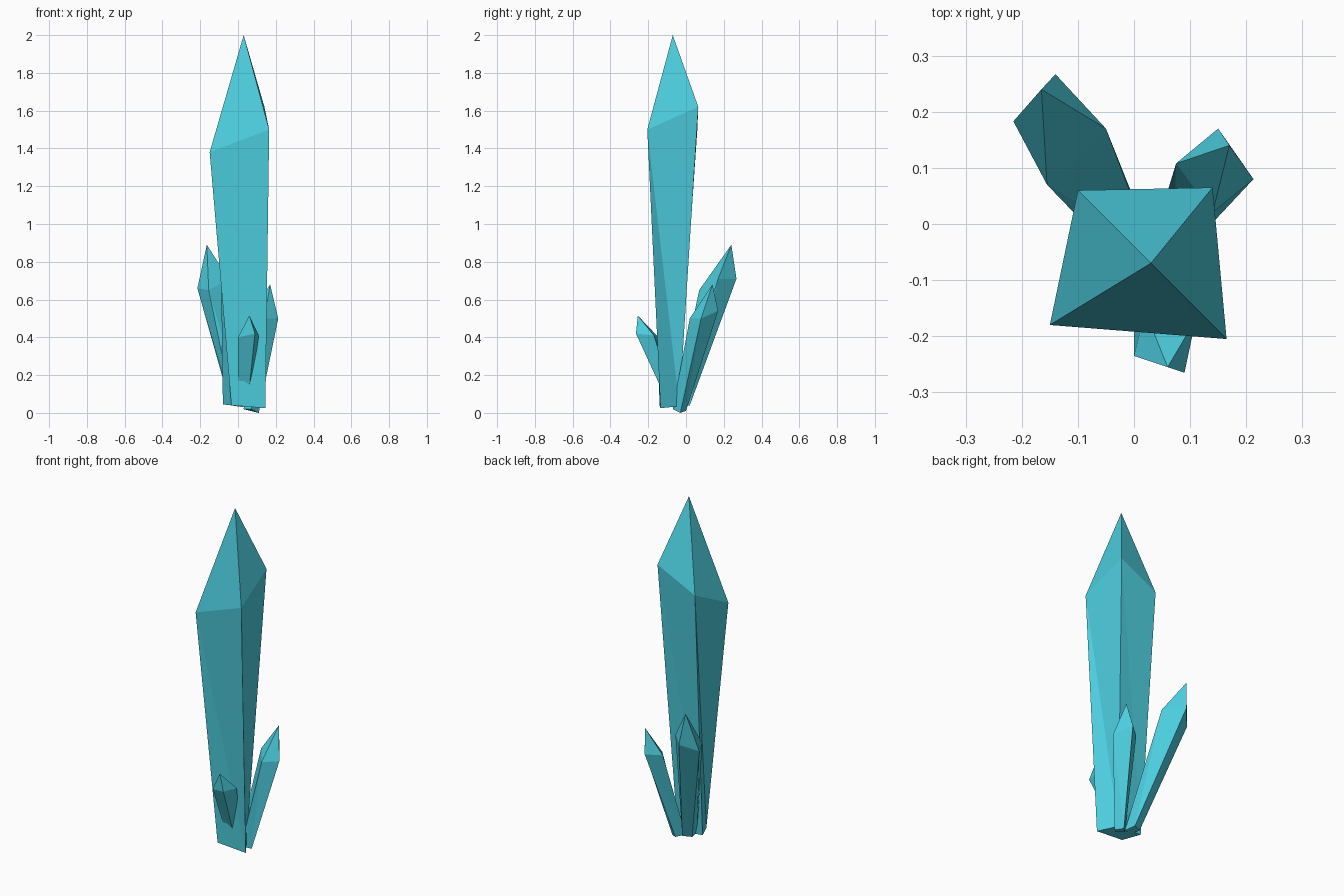
import bpy
import bmesh
from mathutils import Vector

# Remove the default cube only
default_cube = bpy.data.objects.get("Cube")
if default_cube:
    bpy.data.objects.remove(default_cube, do_unlink=True)


def make_material(name, colour):
    material = bpy.data.materials.new(name)
    material.use_nodes = True
    material.diffuse_color = colour
    shader = next(n for n in material.node_tree.nodes if n.type == "BSDF_PRINCIPLED")
    shader.inputs["Base Color"].default_value = colour
    return material


crystal_blue = make_material("crystal_blue", (0.073, 0.61, 0.73, 1))


def make_crystal(name, base, shoulder, tip):
    """Irregular four-sided shard: base ring, wider shoulder ring, pointed tip."""
    bm = bmesh.new()
    low = [bm.verts.new(Vector(p)) for p in base]
    high = [bm.verts.new(Vector(p)) for p in shoulder]
    apex = bm.verts.new(Vector(tip))
    sides = len(low)
    for i in range(sides):
        j = (i + 1) % sides
        # Each twisted side splits into two flat facets, with one tip facet above
        bm.faces.new((low[i], low[j], high[i]))
        bm.faces.new((low[j], high[j], high[i]))
        bm.faces.new((high[i], high[j], apex))
    bm.faces.new(low[::-1])
    bmesh.ops.recalc_face_normals(bm, faces=bm.faces)
    mesh = bpy.data.meshes.new(name)
    bm.to_mesh(mesh)
    bm.free()
    mesh.materials.append(crystal_blue)
    crystal = bpy.data.objects.new(name, mesh)
    bpy.context.scene.collection.objects.link(crystal)
    return crystal


# Large central shard
make_crystal(
    "main_crystal",
    base=[(-.035, -.14, .04), (.145, -.135, .025), (.08, -.035, .035), (-.08, -.04, .045)],
    shoulder=[(-.15, -.18, 1.38), (.165, -.205, 1.5), (.14, .065, 1.62), (-.1, .06, 1.5)],
    tip=(.03, -.07, 2),
)

# Tall shard leaning out behind, on the -x side
make_crystal(
    "back_right_crystal",
    base=[(-.03, -.06, .04), (.03, -.04, .03), (.01, .02, .04), (-.04, 0, .04)],
    shoulder=[(-.155, .07, .65), (-.05, .17, .71), (-.14, .267, .71), (-.215, .183, .66)],
    tip=(-.165, .24, .89),
)

# Medium shard leaning out behind, on the +x side
make_crystal(
    "back_left_crystal",
    base=[(.07, -.07, .02), (.11, -.03, 0), (.07, 0, .01), (.03, -.04, .02)],
    shoulder=[(.14, .02, .5), (.213, .08, .5), (.15, .17, .54), (.075, .108, .53)],
    tip=(.17, .14, .68),
)

# Small shard leaning out in front
make_crystal(
    "front_crystal",
    base=[(0, -.09, .04), (.05, -.09, .04), (.06, -.05, .04), (.01, -.045, .04)],
    shoulder=[(0, -.235, .4), (.09, -.265, .42), (.11, -.17, .41), (.02, -.155, .41)],
    tip=(.06, -.255, .515),
)
